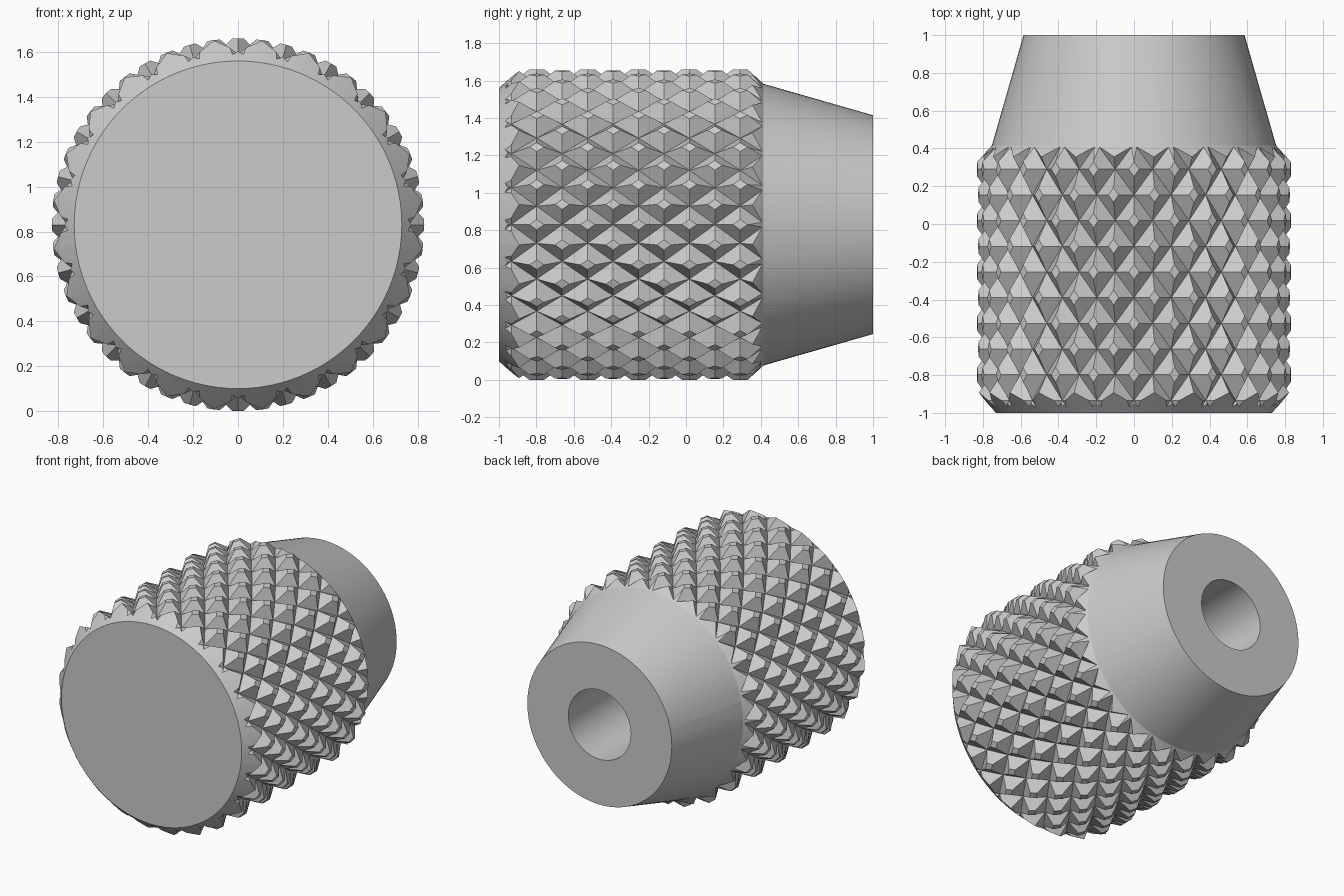
import bpy, bmesh, math

cube = bpy.data.objects.get("Cube")
if cube:
    bpy.data.objects.remove(cube, do_unlink=True)

AXIS_Z = 0.83          # height of the turning axis, which runs along y
TEETH = 24             # knurl diamonds around the body
STEP = 0.136           # half the length of one diamond
VALLEY, PEAK = 0.76, 0.858

grey = bpy.data.materials.new("plain grey")
grey.use_nodes = True
colour = (0.6, 0.6, 0.6, 1)
grey.diffuse_color = colour
grey.node_tree.nodes["Principled BSDF"].inputs["Base Color"].default_value = colour


def point(radius, angle, y):
    return (radius * math.sin(angle), y, AXIS_Z + radius * math.cos(angle))


def finish(name, bm):
    bmesh.ops.recalc_face_normals(bm, faces=bm.faces)
    mesh = bpy.data.meshes.new(name)
    bm.to_mesh(mesh)
    bm.free()
    mesh.materials.append(grey)
    obj = bpy.data.objects.new(name, mesh)
    bpy.context.collection.objects.link(obj)
    return obj


def turned(name, profile, sides=TEETH * 4):
    """Solid of revolution from (radius, y) pairs, closed at both ends."""
    bm = bmesh.new()
    rings = [[bm.verts.new(point(r, math.tau * i / sides, y)) for i in range(sides)]
             for r, y in profile]
    for a, b in zip(rings, rings[1:]):
        for i in range(sides):
            n = (i + 1) % sides
            bm.faces.new((a[i], a[n], b[n], b[i]))
    bm.faces.new(rings[0])
    bm.faces.new(rings[-1])
    return finish(name, bm)


def knurl(name, first_y, rows):
    """Closed sleeve of pyramids: peaks and valleys alternate on a lattice."""
    bm = bmesh.new()
    count = TEETH * 2
    rings = [[bm.verts.new(point(VALLEY if (i + j) % 2 else PEAK,
                                 math.tau * i / count, first_y + j * STEP))
              for i in range(count)] for j in range(rows + 1)]
    for j in range(rows):
        for i in range(count):
            n = (i + 1) % count
            a, b, c, d = rings[j][i], rings[j][n], rings[j + 1][n], rings[j + 1][i]
            # split each cell from valley to valley
            if (i + j) % 2:
                bm.faces.new((a, b, c))
                bm.faces.new((a, c, d))
            else:
                bm.faces.new((a, b, d))
                bm.faces.new((b, c, d))
    bm.faces.new(rings[0])
    bm.faces.new(rings[-1])
    return finish(name, bm)


# knurled grip, trimmed to a chamfered cylinder, joined to the collar and bored
grip = knurl("knurled_knob", -1.07, 12)
blank = turned("chamfered_blank", [(0.73, -1), (0.83, -0.89), (0.83, 0.33), (0.73, 0.44)])
collar = turned("tapered_collar", [(0.757, 0.4), (0.585, 1)])
bore = turned("shaft_bore", [(0.253, 0), (0.253, 1.1)])

for tool, operation in ((blank, 'INTERSECT'), (collar, 'UNION'), (bore, 'DIFFERENCE')):
    mod = grip.modifiers.new(tool.name, 'BOOLEAN')
    mod.object = tool
    mod.operation = operation
    mod.solver = 'EXACT'

bpy.ops.object.select_all(action='DESELECT')
bpy.context.view_layer.objects.active = grip
grip.select_set(True)
for mod in list(grip.modifiers):
    bpy.ops.object.modifier_apply(modifier=mod.name)
for tool in (blank, collar, bore):
    bpy.data.objects.remove(tool, do_unlink=True)
bpy.ops.object.shade_smooth_by_angle(angle=math.radians(15))
